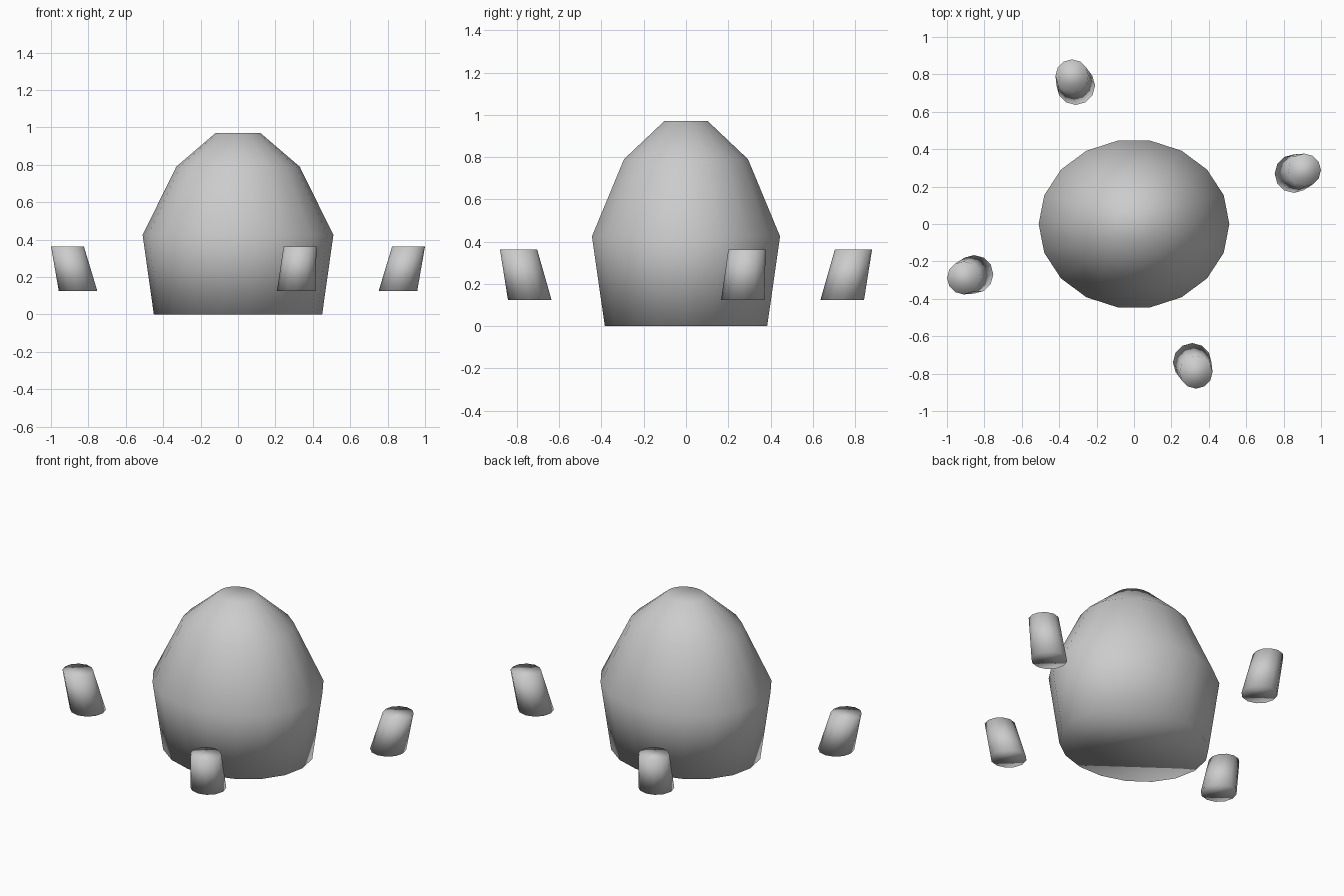
import bpy, bmesh
from math import cos, sin, pi, radians

if "Cube" in bpy.data.objects:
    bpy.data.objects.remove(bpy.data.objects["Cube"])


def loft(name, rings, sides):
    """Capped, smooth loft through horizontal ellipses (x, y, z, rx, ry)."""
    bm = bmesh.new()
    loops = []
    for x, y, z, rx, ry in rings:
        loops.append([bm.verts.new((x + rx * cos(2 * pi * i / sides),
                                    y + ry * sin(2 * pi * i / sides), z))
                      for i in range(sides)])
    for a, b in zip(loops, loops[1:]):
        for i in range(sides):
            j = (i + 1) % sides
            bm.faces.new((a[i], a[j], b[j], b[i]))
    bm.faces.new(loops[0][::-1])
    bm.faces.new(loops[-1])
    for f in bm.faces:
        f.smooth = True
    mesh = bpy.data.meshes.new(name)
    bm.to_mesh(mesh)
    bm.free()
    obj = bpy.data.objects.new(name, mesh)
    bpy.context.collection.objects.link(obj)
    return obj


# Domed oval body
loft("body", [(0, 0, 0.0, 0.45, 0.39),
              (0, 0, 0.425, 0.51, 0.452),
              (0, 0, 0.79, 0.33, 0.298),
              (0, 0, 0.97, 0.12, 0.105)], 18)

# Four detached stubs leaning outward, set around an oval
for k in range(4):
    c, s = cos(radians(20 + 90 * k)), sin(radians(20 + 90 * k))
    loft(f"stub_{k + 1}", [(0.91 * c, 0.787 * s, 0.125, 0.103, 0.103),
                           (0.97 * c, 0.843 * s, 0.362, 0.088, 0.088)], 12)
